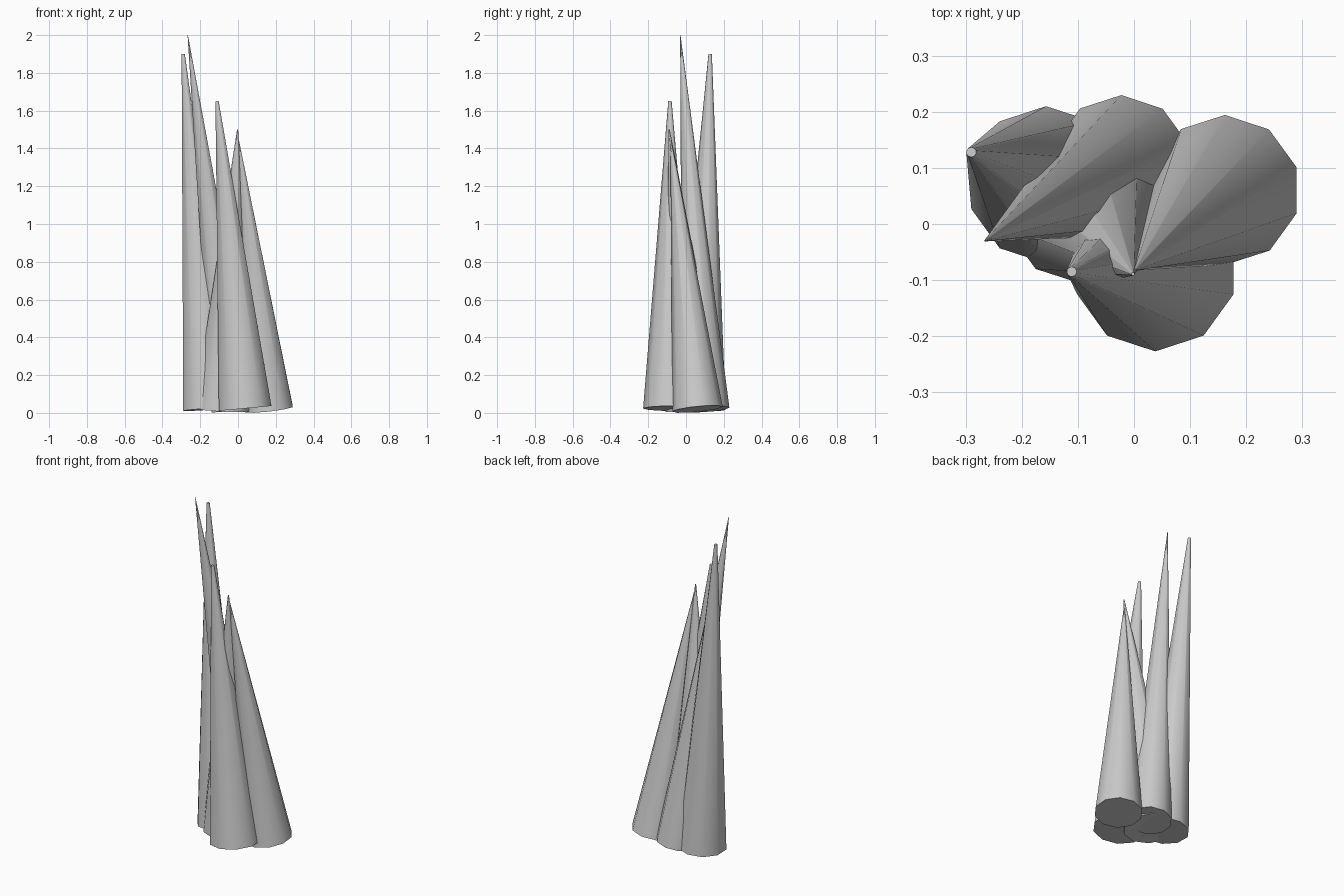
import bpy
from math import radians
from mathutils import Vector, Matrix

if "Cube" in bpy.data.objects:
    bpy.data.objects.remove(bpy.data.objects["Cube"])


def spike(name, base, tip, r_base, r_tip):
    """Leaning ten-sided tapered spike, ends square to its axis."""
    base, tip = Vector(base), Vector(tip)
    axis = tip - base
    bpy.ops.mesh.primitive_cone_add(vertices=10, radius1=r_base, radius2=r_tip,
                                    depth=axis.length)
    ob = bpy.context.object
    ob.name = name
    rot = Vector((0, 0, 1)).rotation_difference(axis).to_matrix().to_4x4()
    ob.data.transform(Matrix.Translation((base + tip) / 2) @ rot)
    bpy.ops.object.shade_smooth_by_angle(angle=radians(40))
    return ob


# Cluster of five overlapping spikes: base centre, tip centre, radii
Z = 0.02
spike("right_spike", (0.163, 0.061, Z), (0.002, -0.081, 1.45), 0.134, 0.002)
spike("front_spike", (0.038, -0.08, Z + 0.004), (-0.111, -0.085, 1.65), 0.147, 0.009)
spike("tall_back_spike", (-0.022, 0.104, Z), (-0.266, -0.03, 2.0), 0.126, 0.001)
spike("left_spike", (-0.157, 0.07, Z), (-0.29, 0.128, 1.90), 0.14, 0.009)
spike("middle_spike", (-0.084, 0.045, Z), (-0.002, -0.089, 1.50), 0.155, 0.003)
